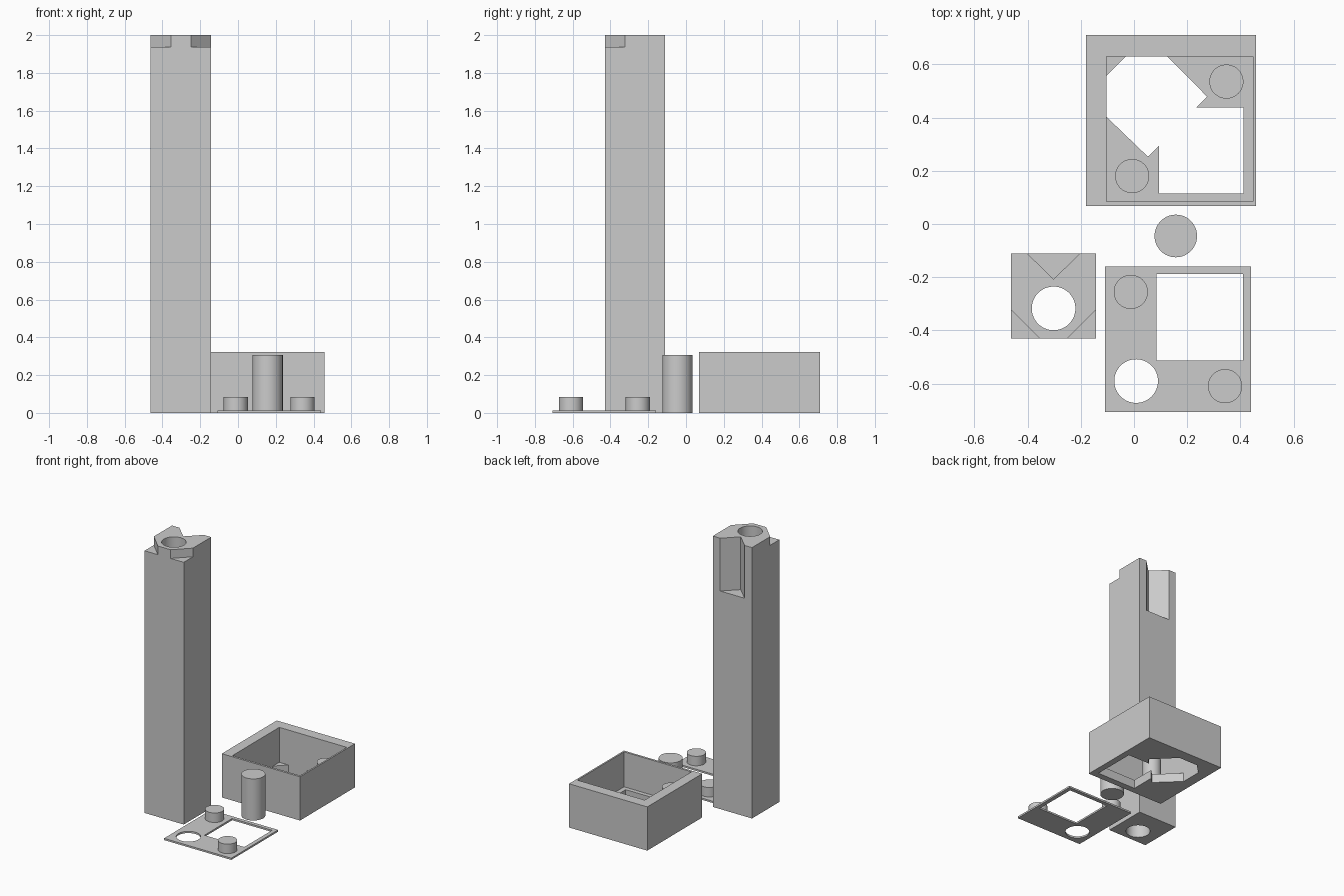
import bpy, bmesh, math

if "Cube" in bpy.data.objects:
    bpy.data.objects.remove(bpy.data.objects["Cube"])

grey = bpy.data.materials.new("plain grey")
grey.diffuse_color = (0.6, 0.6, 0.6, 1)
grey.use_nodes = True
grey.node_tree.nodes["Principled BSDF"].inputs["Base Color"].default_value = grey.diffuse_color


def prism(name, points, z0, z1):
    """Upright prism over an outline given anticlockwise."""
    bm = bmesh.new()
    face = bm.faces.new([bm.verts.new((x, y, z0)) for x, y in points])
    top = bmesh.ops.extrude_face_region(bm, geom=[face])["geom"]
    for v in top:
        if isinstance(v, bmesh.types.BMVert):
            v.co.z = z1
    bmesh.ops.recalc_face_normals(bm, faces=bm.faces)
    mesh = bpy.data.meshes.new(name)
    bm.to_mesh(mesh)
    bm.free()
    mesh.materials.append(grey)
    ob = bpy.data.objects.new(name, mesh)
    bpy.context.collection.objects.link(ob)
    return ob


def block(name, x0, x1, y0, y1, z0, z1):
    return prism(name, [(x0, y0), (x1, y0), (x1, y1), (x0, y1)], z0, z1)


def rod(name, x, y, r, z0, z1, n=64):
    ring = [(x + r * math.cos(i * math.tau / n), y + r * math.sin(i * math.tau / n))
            for i in range(n)]
    return prism(name, ring, z0, z1)


def cut(ob, *cutters):
    """Subtract the cutters, then remove them."""
    bpy.context.view_layer.objects.active = ob
    for c in cutters:
        m = ob.modifiers.new("cut", 'BOOLEAN')
        m.operation, m.solver, m.object = 'DIFFERENCE', 'EXACT', c
        bpy.ops.object.modifier_apply(modifier=m.name)
        bpy.data.objects.remove(c)


# Tall square column: through bore, V groove at the back, two notched front corners
column = block("column", -0.462, -0.142, -0.43, -0.11, 0, 2)
cut(column,
    rod("bore", -0.302, -0.317, 0.082, -0.1, 2.1),
    prism("groove", [(-0.412, -0.1), (-0.302, -0.207), (-0.192, -0.1)], 1.61, 2.1),
    prism("left_notch", [(-0.482, -0.302), (-0.482, -0.45), (-0.334, -0.45)], 1.936, 2.1),
    prism("right_notch", [(-0.27, -0.45), (-0.122, -0.45), (-0.122, -0.302)], 1.936, 2.1))

# Open box with an uneven wall thickness
box = block("box", -0.18, 0.459, 0.068, 0.709, 0, 0.323)
floor_hole = [(-0.104, 0.403), (0.052, 0.253), (0.093, 0.293), (0.093, 0.115),
              (0.412, 0.115), (0.412, 0.437), (0.234, 0.437), (0.275, 0.478),
              (0.124, 0.63), (-0.03, 0.63), (-0.104, 0.557)]
cut(box,
    block("cavity", -0.104, 0.447, 0.084, 0.63, 0.065, 0.5),
    prism("floor_hole", floor_hole, -0.1, 0.2))

# Posts standing on the box floor
posts = [rod("box_post", x, y, 0.064, 0.06, 0.225)
         for x, y in ((0.347, 0.535), (-0.007, 0.18))]

# Thin cover plate with a square window, a round hole and two pegs
plate = block("cover_plate", -0.109, 0.44, -0.707, -0.16, 0, 0.013)
cut(plate,
    block("window", 0.084, 0.41, -0.512, -0.188, -0.1, 0.1),
    rod("round_hole", 0.008, -0.59, 0.082, -0.1, 0.1))
pegs = [rod("cover_peg", x, y, 0.064, 0.01, 0.083)
        for x, y in ((-0.012, -0.255), (0.342, -0.609))]

# Loose round pin
pin = rod("pin", 0.157, -0.045, 0.08, 0, 0.307)

# Smooth the round walls while keeping edges crisp
for ob in [column, box, plate, pin, *posts, *pegs]:
    bpy.ops.object.select_all(action='DESELECT')
    ob.select_set(True)
    bpy.context.view_layer.objects.active = ob
    bpy.ops.object.shade_smooth_by_angle(angle=math.radians(30))
